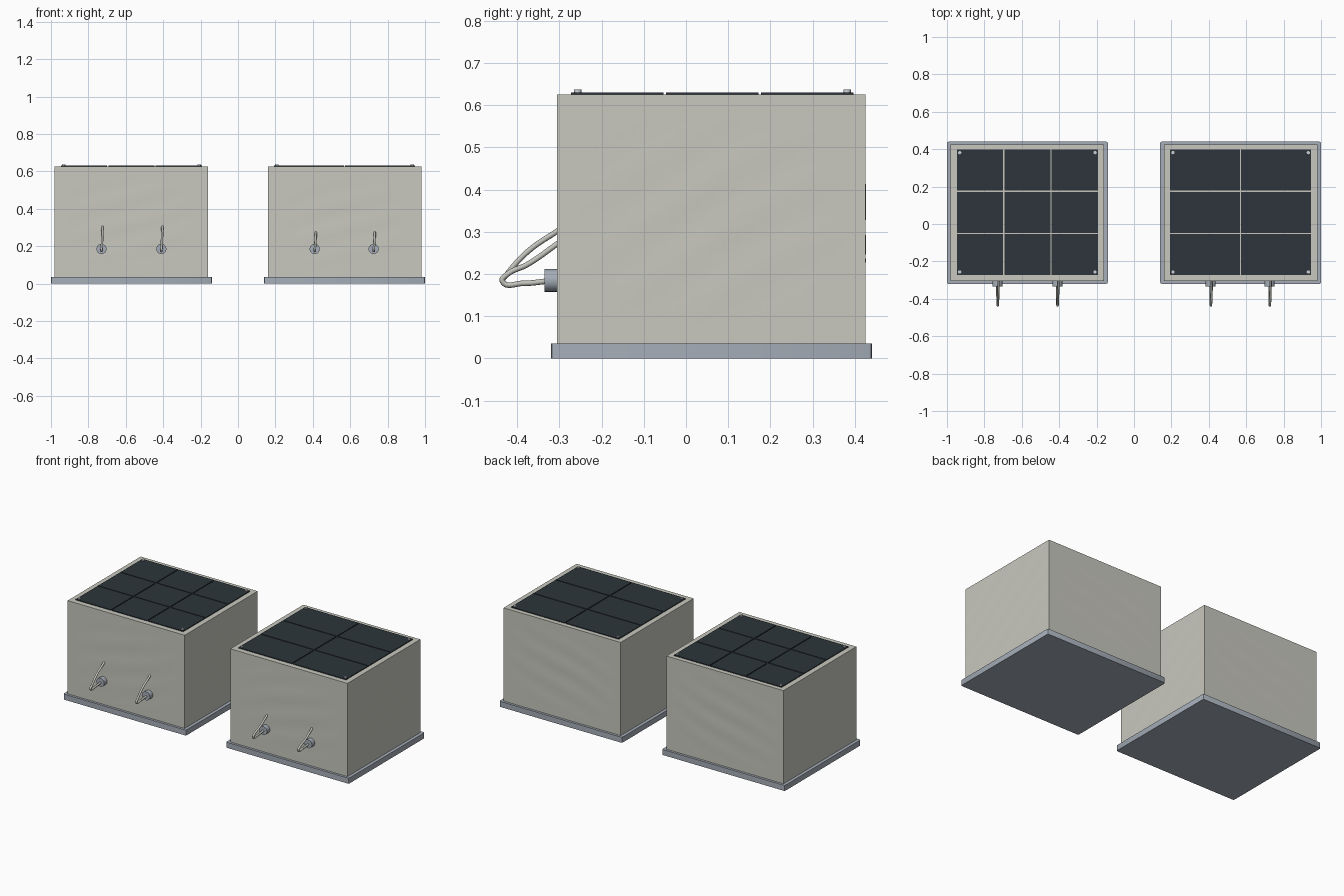
import bpy, bmesh, math
from mathutils import Vector, Matrix

cube = bpy.data.objects.get("Cube")
if cube:
    bpy.data.objects.remove(cube, do_unlink=True)


def material(name, rgb):
    m = bpy.data.materials.new(name)
    m.use_nodes = True
    colour = (*rgb, 1)
    m.diffuse_color = colour
    node = next(n for n in m.node_tree.nodes if n.type == 'BSDF_PRINCIPLED')
    node.inputs["Base Color"].default_value = colour
    return m


WALL = material("warm grey wall", (0.58, 0.58, 0.52))
METAL = material("blue grey metal", (0.38, 0.42, 0.48))
PANEL = material("dark slate panel", (0.026, 0.036, 0.044))
CABLE = material("pale cable", (0.54, 0.54, 0.50))
SCREW = material("light screw", (0.60, 0.63, 0.66))


def finish(name, bm, mat, smooth=True):
    mesh = bpy.data.meshes.new(name)
    bm.to_mesh(mesh)
    bm.free()
    mesh.materials.append(mat)
    ob = bpy.data.objects.new(name, mesh)
    bpy.context.collection.objects.link(ob)
    if smooth:
        bpy.ops.object.select_all(action='DESELECT')
        ob.select_set(True)
        bpy.context.view_layer.objects.active = ob
        bpy.ops.object.shade_smooth_by_angle(angle=math.radians(35))
    return ob


def box_mesh(low, high):
    low, high = Vector(low), Vector(high)
    bm = bmesh.new()
    bmesh.ops.create_cube(bm, size=1)
    bmesh.ops.scale(bm, vec=high - low, verts=bm.verts)
    bmesh.ops.translate(bm, vec=(low + high) / 2, verts=bm.verts)
    return bm


def disc(name, centre, radius, depth, mat, forward=False, sides=24):
    bm = bmesh.new()
    spin = Matrix.Rotation(math.pi / 2 if forward else 0, 4, 'X')
    bmesh.ops.create_cone(bm, cap_ends=True, segments=sides, radius1=radius,
                          radius2=radius, depth=depth,
                          matrix=Matrix.Translation(centre) @ spin)
    return finish(name, bm, mat)


def wall_block(name, x):
    # Box with faint diagonal ripples on its walls; the edges stay straight
    low, high = Vector((x - 0.41, -0.305, 0.035)), Vector((x + 0.41, 0.425, 0.625))
    bm = box_mesh(low, high)
    bmesh.ops.subdivide_edges(bm, edges=bm.edges, cuts=23, use_grid_fill=True)
    for v in bm.verts:
        t = [(v.co[i] - low[i]) / (high[i] - low[i]) for i in range(3)]
        on = [i for i in range(3) if min(t[i], 1 - t[i]) < 0.001]
        if len(on) == 1 and on[0] < 2:
            axis = on[0]
            along = v.co[1 - axis]
            fade = math.sin(math.pi * t[1 - axis]) * math.sin(math.pi * t[2])
            wave = math.sin(20 * along - 45 * v.co.z + 2 * math.sin(5 * along))
            v.co[axis] += 0.0009 * fade * wave
    finish(name, bm, WALL)


def cable(name, x, top):
    # Loop leaving the socket, folding sharply and returning to the wall
    path = [(x, -0.33, 0.183), (x, -0.385, 0.178), (x + 0.001, -0.435, 0.183),
            (x + 0.002, -0.425, 0.198), (x + 0.004, -0.375, top - 0.052),
            (x + 0.006, -0.30, top)]
    data = bpy.data.curves.new(name, 'CURVE')
    data.dimensions = '3D'
    data.bevel_depth = 0.0065
    data.bevel_resolution = 2
    data.resolution_u = 8
    data.use_fill_caps = True
    spline = data.splines.new('BEZIER')
    spline.bezier_points.add(len(path) - 1)
    for point, co in zip(spline.bezier_points, path):
        point.co = co
        point.handle_left_type = point.handle_right_type = 'AUTO'
    data.materials.append(CABLE)
    bpy.context.collection.objects.link(bpy.data.objects.new(name, data))


def unit(label, x, columns, sockets):
    # Base slab with slightly chamfered corners
    bm = box_mesh((x - 0.43, -0.32, 0), (x + 0.43, 0.44, 0.035))
    upright = [e for e in bm.edges if abs(e.verts[0].co.z - e.verts[1].co.z) > 0.01]
    bmesh.ops.bevel(bm, geom=upright, offset=0.008, segments=2, affect='EDGES', profile=0.5)
    finish(label + "_base", bm, METAL)
    wall_block(label + "_housing", x)

    # Roof panels separated by narrow gaps
    left, front, width, depth, gap = x - 0.38, -0.275, 0.76, 0.675, 0.003
    for i in range(columns):
        for j in range(3):
            a = left + width * i / columns
            b = left + width * (i + 1) / columns
            c = front + depth * j / 3
            d = front + depth * (j + 1) / 3
            bm = box_mesh((a + gap, c + gap, 0.6245), (b - gap, d - gap, 0.630))
            finish(f"{label}_panel_{i}_{j}", bm, PANEL, False)

    # Corner screws
    for sx in (-1, 1):
        for sy in (-1, 1):
            at = (x + sx * 0.362, 0.0625 + sy * 0.319, 0.6325)
            disc(f"{label}_screw_{sx}_{sy}", at, 0.009, 0.009, SCREW, sides=12)

    # Cable sockets on the front wall
    for n, (sx, top) in enumerate(sockets):
        disc(f"{label}_socket_{n}", (sx, -0.319, 0.185), 0.027, 0.032, METAL, True)
        cable(f"{label}_cable_{n}", sx, top)


unit("right_unit", -0.57, 3, [(-0.73, 0.305), (-0.41, 0.305)])
unit("left_unit", 0.57, 2, [(0.41, 0.275), (0.725, 0.275)])
